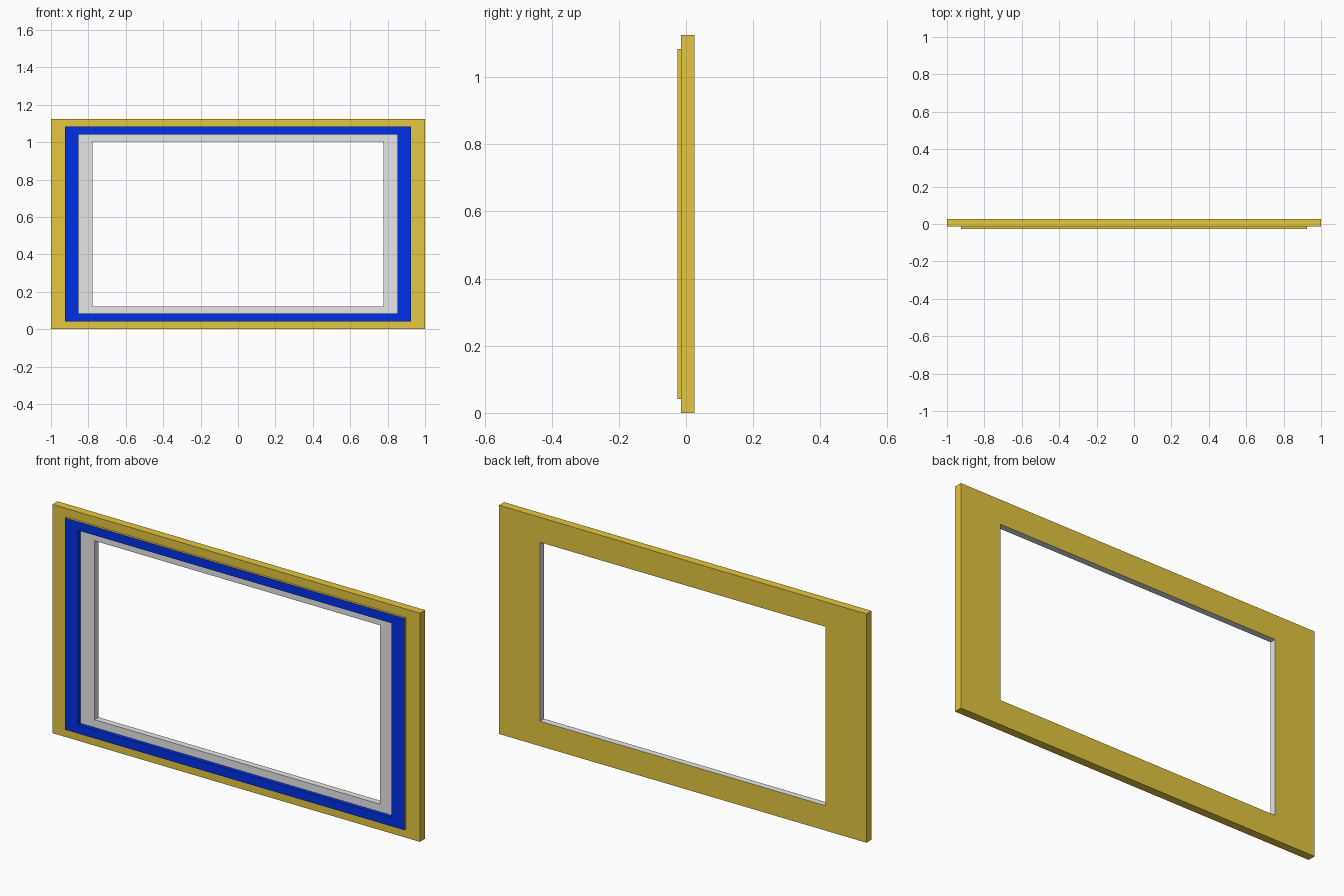
import bpy
import bmesh

cube = bpy.data.objects.get("Cube")
if cube:
    bpy.data.objects.remove(cube, do_unlink=True)


def material(name, rgb):
    mat = bpy.data.materials.new(name)
    mat.use_nodes = True
    colour = (*rgb, 1.0)
    mat.diffuse_color = colour
    mat.node_tree.nodes["Principled BSDF"].inputs["Base Color"].default_value = colour
    return mat


GOLD, BLUE, GREY = range(3)
MATERIALS = [
    material("gold", (0.78, 0.57, 0.05)),
    material("blue", (0.0, 0.03, 0.8)),
    material("light grey", (0.8, 0.8, 0.8)),
]

CENTRE_Z = 0.5625

# Rectangle half sizes (x, z), from the outside in
OUTER = (1.0, CENTRE_Z)
BORDER_OUT = (0.924, 0.521)
BORDER_IN = (0.853, 0.478)
OPENING = (0.777, 0.44)

# Depths, from front to back
BORDER_FRONT, PANEL_FRONT, LINER_FRONT, BACK = -0.0255, -0.0145, -0.006, 0.0255


def rectangular_ring(name, stations):
    """Sweep a closed profile round a rectangle.
    Each station is (rectangle, depth, colour of the strip to the next one)."""
    bm = bmesh.new()
    loops = [
        [bm.verts.new((sx * hx, y, CENTRE_Z + sz * hz))
         for sx, sz in ((-1, -1), (1, -1), (1, 1), (-1, 1))]
        for (hx, hz), y, _ in stations
    ]
    for i, (_, _, colour) in enumerate(stations):
        a, b = loops[i], loops[(i + 1) % len(loops)]
        for k in range(4):
            n = (k + 1) % 4
            face = bm.faces.new((a[k], a[n], b[n], b[k]))
            face.material_index = colour
    bmesh.ops.recalc_face_normals(bm, faces=bm.faces)
    mesh = bpy.data.meshes.new(name)
    bm.to_mesh(mesh)
    bm.free()
    for mat in MATERIALS:
        mesh.materials.append(mat)
    obj = bpy.data.objects.new(name, mesh)
    bpy.context.collection.objects.link(obj)
    return obj


# Gold panel with a recessed grey liner round the opening
rectangular_ring("frame_panel", [
    (OUTER, PANEL_FRONT, GOLD),
    (BORDER_IN, PANEL_FRONT, BLUE),
    (BORDER_IN, LINER_FRONT, GREY),
    (OPENING, LINER_FRONT, GREY),
    (OPENING, BACK, GOLD),
    (OUTER, BACK, GOLD),
])

# Raised border: blue front and inner wall, gold outer edge
rectangular_ring("raised_border", [
    (BORDER_OUT, BORDER_FRONT, BLUE),
    (BORDER_IN, BORDER_FRONT, BLUE),
    (BORDER_IN, PANEL_FRONT, GOLD),
    (BORDER_OUT, PANEL_FRONT, GOLD),
])
